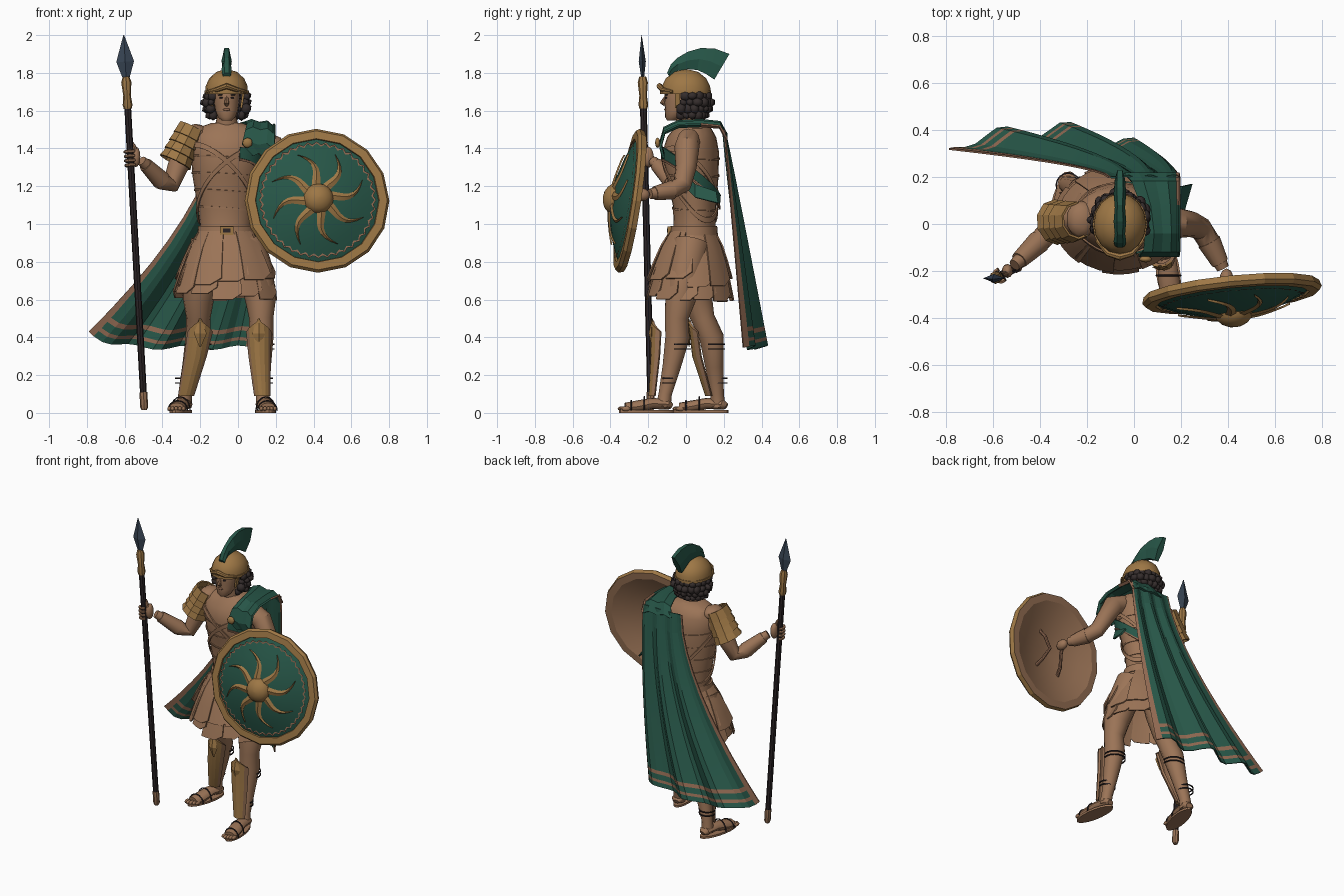
import bpy, bmesh, random
from math import sin, cos, pi, radians
from mathutils import Vector, Matrix

random.seed(4)
cube = bpy.data.objects.get("Cube")
if cube:
    bpy.data.objects.remove(cube, do_unlink=True)


def material(name, *rgb):
    m = bpy.data.materials.new(name)
    m.use_nodes = True
    m.diffuse_color = (*rgb, 1)
    m.node_tree.nodes["Principled BSDF"].inputs["Base Color"].default_value = (*rgb, 1)
    return m


SKIN = material("tan skin and leather", .33, .175, .095)
TRIM = material("brown trim", .27, .135, .08)
GOLD = material("dull gold", .34, .185, .06)
GREEN = material("deep green cloth", .02, .093, .064)
HAIR = material("dark hair", .035, .026, .025)
WOOD = material("black wood", .024, .017, .019)
STEEL = material("blue steel", .04, .06, .09)


def finish(name, bm, mats, sharp=.6, thick=0):
    bmesh.ops.recalc_face_normals(bm, faces=bm.faces)
    for f in bm.faces:
        f.smooth = True
    for e in bm.edges:
        e.smooth = len(e.link_faces) == 2 and e.calc_face_angle(0) < sharp
    mesh = bpy.data.meshes.new(name)
    bm.to_mesh(mesh)
    bm.free()
    for m in mats:
        mesh.materials.append(m)
    ob = bpy.data.objects.new(name, mesh)
    bpy.context.collection.objects.link(ob)
    if thick:
        mod = ob.modifiers.new("thickness", 'SOLIDIFY')
        mod.thickness, mod.offset = thick, 0
    return ob


def skin_rings(name, rings, *mats, loop=True, cap=True, rule=None, sharp=.6, thick=0):
    """Join rows of points with quads; rule(row, column) picks the material."""
    bm = bmesh.new()
    rows = [[bm.verts.new(p) for p in ring] for ring in rings]
    n = len(rows[0])
    for j in range(len(rows) - 1):
        for i in range(n if loop else n - 1):
            k = (i + 1) % n
            f = bm.faces.new((rows[j][i], rows[j][k], rows[j + 1][k], rows[j + 1][i]))
            f.material_index = rule(j, i) if rule else 0
    if cap and loop:
        bm.faces.new(rows[0])
        bm.faces.new(rows[-1]).material_index = rule(len(rows) - 2, 0) if rule else 0
    return finish(name, bm, mats, sharp, thick)


def ellipse(x, y, z, rx, ry, n=20, a=0, b=2 * pi):
    count = n if b - a > 6 else n + 1
    return [Vector((x + rx * cos(a + (b - a) * i / n), y + ry * sin(a + (b - a) * i / n), z))
            for i in range(count)]


def loft(name, sections, mat, n=20, **kw):
    return skin_rings(name, [ellipse(*s, n=n) for s in sections], mat, **kw)


def sweep(name, pts, mat, n=12, flat=1, **kw):
    """Tube through (x, y, z, radius) points."""
    c = [Vector(p[:3]) for p in pts]
    d = c[-1] - c[0]
    axis = min(range(3), key=lambda i: abs(d[i]))
    ref = Vector([float(i == axis) for i in range(3)])
    rings = []
    for i, p in enumerate(pts):
        t = (c[min(i + 1, len(c) - 1)] - c[max(i - 1, 0)]).normalized()
        u = (ref - t * ref.dot(t)).normalized()
        v = t.cross(u)
        rings.append([c[i] + p[3] * (u * cos(2 * pi * k / n) * flat + v * sin(2 * pi * k / n))
                      for k in range(n)])
    return skin_rings(name, rings, mat, **kw)


def balls(name, items, mat, sub=2):
    bm = bmesh.new()
    for centre, size in items:
        m = Matrix.Translation(centre) @ Matrix.Diagonal((*size, 1))
        bmesh.ops.create_icosphere(bm, subdivisions=sub, radius=1, matrix=m)
    return finish(name, bm, [mat], 1)


def box(name, centre, size, mat, turn=0):
    bm = bmesh.new()
    m = Matrix.Translation(centre) @ Matrix.Rotation(turn, 4, 'Y') @ Matrix.Diagonal((*size, 1))
    bmesh.ops.create_cube(bm, size=1, matrix=m)
    return finish(name, bm, [mat])


# Torso, neck and belt
TORSO = [(-.06, .04, .9, .14, .115), (-.065, .045, 1.0, .137, .11), (-.065, .045, 1.1, .15, .115),
         (-.065, .035, 1.25, .175, .137), (-.06, .025, 1.38, .19, .15), (-.06, .03, 1.46, .195, .13),
         (-.06, .035, 1.505, .165, .1), (-.06, .025, 1.535, .08, .07)]
loft("torso", TORSO, SKIN, 24)
loft("neck", [(-.06, .015, 1.5, .068, .065), (-.06, 0, 1.56, .053, .055), (-.06, -.01, 1.63, .053, .055)], SKIN)
loft("belt", [(-.062, .042, .94, .153, .127), (-.062, .042, .99, .15, .123)], SKIN, 24)
box("belt_buckle", (-.06, -.088, .965), (.07, .02, .045), GOLD)
box("buckle_hole", (-.06, -.099, .965), (.04, .004, .02), WOOD)


def torso_point(a, z, gap):
    for lo, hi in zip(TORSO, TORSO[1:]):
        if lo[2] <= z <= hi[2]:
            t = (z - lo[2]) / (hi[2] - lo[2])
            x, y, _, rx, ry = [p + (q - p) * t for p, q in zip(lo, hi)]
            return Vector((x + (rx + gap) * cos(a), y + (ry + gap) * sin(a), z))


def strap(name, mid, rise, peak, width, mat, a=0, b=360, gap=.008):
    rows = []
    for i in range(37):
        t = radians(a + (b - a) * i / 36)
        z = mid + rise * cos(t - radians(peak))
        rows.append([torso_point(t, z - width / 2, gap), torso_point(t, z + width / 2, gap)])
    skin_rings(name, rows, mat, loop=False, thick=.008)


strap("baldric_right", 1.22, .2, 215, .03, SKIN)
strap("baldric_left", 1.2, .2, -40, .03, SKIN)
for k in range(4):
    strap("cuirass_band", 1.08 + k * .09, .012, 200, .01, SKIN, gap=.001)
strap("green_sash", 1.25, .13, -80, .06, GREEN, -70, 95, gap=.016)
strap("sash_edge", 1.213, .13, -80, .012, TRIM, -70, 95, gap=.02)
skin_rings("sash_tail", [[(.13, 0, 1.26), (.15, 0, 1.19)], [(.19, .05, 1.21), (.21, .05, 1.14)],
                         [(.2, .16, 1.17), (.245, .17, 1.11)]], GREEN, loop=False, thick=.01, sharp=.2)


# Layered skirt panels
def skirt(name, count, hem, rx, ry, shift):
    for i in range(count):
        a, b = [2 * pi * (i + shift + e) / count for e in (-.1, 1.1)]
        out, low = .01 * (i % 2), hem + random.uniform(-.03, .03)
        rows = []
        for t in (0, .3, .65, 1):
            grow = t ** .75
            ring = ellipse(-.064, .035 - .015 * t, .96 + (low - .96) * t, .135 + out + (rx - .135) * grow,
                           .11 + out + (ry - .11) * grow, 3, a, b)
            ring[-1].z += .035 * t
            rows.append(ring)
        skin_rings(name, rows, SKIN, loop=False, thick=.008)


skirt("skirt_under_panel", 13, .615, .268, .222, .3)
skirt("skirt_upper_panel", 11, .69, .26, .215, 0)

# Legs, greaves and sandals
LEGS = {
    "left": [(.04, .03, .9, .1), (.09, 0, .75, .097), (.12, -.03, .6, .082), (.123, -.05, .5, .064),
             (.122, -.045, .4, .066), (.125, -.075, .25, .05), (.13, -.11, .1, .036), (.135, -.12, .03, .04)],
    "right": [(-.15, .03, .9, .1), (-.19, .035, .75, .097), (-.21, .06, .6, .082), (-.21, .09, .5, .064),
              (-.212, .135, .4, .066), (-.245, .15, .25, .05), (-.28, .165, .1, .036), (-.285, .17, .03, .04)]}
GREAVES = {"left": [(.11, -.11, .45, .068), (.115, -.12, .3, .06), (.128, -.15, .09, .042)],
           "right": [(-.2, .085, .45, .068), (-.225, .1, .3, .06), (-.275, .15, .09, .042)]}
for side, turn in (("left", .12), ("right", -.2)):
    sweep(side + "_leg", LEGS[side], SKIN, 14)
    for layer, tone, gap in (("greave", GOLD, 0), ("greave_lining", SKIN, .008)):
        plate = [ellipse(x, y, z, r - gap, r * 1.05 - gap, 6, radians(200), radians(340))
                 for x, y, z, r in GREAVES[side]]
        for i, p in enumerate(plate[0]):
            p.z += .04 - .02 * abs(i - 3)
        skin_rings(side + "_" + layer, plate, tone, SKIN, loop=False, thick=.008, sharp=.3,
                   rule=lambda j, i: int(i in (0, 5)))
    x, y, z, r = GREAVES[side][0]
    sweep(side + "_knee_diamond", [(x, y - r, .35, .002), (x, y - r - .006, .42, .014), (x, y - r, .5, .002)],
          GOLD, 4, 2.4, sharp=.2)
    for j, height, gap in ((6, .155, .016), (6, .18, .016), (4, .335, .002), (4, .36, .002)):
        x, y, _, r = LEGS[side][j]
        arc = [ellipse(x, y, z, r + gap, r + gap, 10, radians(-15), radians(195)) for z in (height, height + .007)]
        skin_rings(side + "_leg_strap", arc, WOOD, loop=False, thick=.006)
    ax, ay = LEGS[side][-1][:2]

    def foot_point(across, ahead, up, r):
        return (ax + across + turn * ahead, ay - ahead, up, r)
    sweep(side + "_foot", [foot_point(0, -.045, .035, .022), foot_point(0, -.025, .045, .04),
                           foot_point(0, .06, .05, .042), foot_point(0, .14, .033, .046),
                           foot_point(0, .2, .026, .04)], SKIN, 12, .7)
    rim = [foot_point(.052 * cos(k * pi / 10), .09 + .145 * sin(k * pi / 10), 0, 0) for k in range(20)]
    skin_rings(side + "_sole", [[(p[0], p[1], z) for p in rim] for z in (0, .014)], SKIN)
    balls(side + "_toes", [(foot_point(k * .018, .22 - abs(k + .8) * .008, .022, 0)[:3], (.011, .024, .013))
                           for k in range(-2, 3)], SKIN)
    for ahead, high in ((.1, .085), (.17, .065)):
        arch = [foot_point(.052 * cos(k * pi / 8), ahead, .012 + (high - .012) * sin(k * pi / 8), .004)
                for k in range(9)]
        sweep(side + "_sandal_strap", arch, WOOD, 6)

# Arms, bracers and hands
sweep("right_arm", [(-.2, .03, 1.45, .06), (-.27, .02, 1.4, .065), (-.32, 0, 1.3, .055), (-.355, -.025, 1.21, .048),
                    (-.4, -.07, 1.225, .047), (-.46, -.13, 1.29, .036), (-.51, -.175, 1.335, .026)], SKIN)
sweep("right_bracer", [(-.405, -.075, 1.23, .05), (-.49, -.155, 1.315, .037)], SKIN)
sweep("left_arm", [(.09, .015, 1.45, .06), (.18, .005, 1.41, .066), (.24, 0, 1.3, .056), (.285, -.02, 1.21, .05),
                   (.32, -.075, 1.18, .047), (.355, -.14, 1.165, .037), (.38, -.19, 1.16, .027)], SKIN)
sweep("left_bracer", [(.32, -.075, 1.18, .051), (.367, -.165, 1.163, .037)], SKIN)
balls("hands", [((-.54, -.2, 1.355), (.024, .03, .055)), ((.395, -.235, 1.155), (.03, .045, .035))], SKIN)
sweep("right_thumb", [(-.54, -.21, 1.37, .012), (-.55, -.215, 1.41, .011), (-.565, -.21, 1.435, .008)], SKIN, 8)

# Layered right shoulder guard
for k in range(4):
    x, z = -.24 - k * .022, 1.51 - k * .043
    sweep("shoulder_guard_plate", [(x, .015, z, .072), (x - .027, .008, z - .055, .08 + k * .003)], GOLD, 10,
          1.05, cap=False, thick=.01, sharp=.4)
balls("shoulder_guard_top", [((-.225, .02, 1.485), (.065, .08, .045))], SKIN)

# Head and face
loft("head", [(-.06, -.075, 1.548, .026, .025), (-.06, -.065, 1.565, .046, .045), (-.06, -.045, 1.6, .06, .065),
              (-.06, -.03, 1.65, .068, .084), (-.06, -.02, 1.7, .072, .095), (-.06, -.01, 1.76, .06, .08)], SKIN)
sweep("nose", [(-.06, -.105, 1.68, .006), (-.06, -.126, 1.64, .013), (-.06, -.11, 1.632, .011)], SKIN, 8)
balls("eyes", [((-.06 + s * .028, -.105, 1.668), (.012, .007, .005)) for s in (-1, 1)], WOOD)
balls("eyebrows", [((-.06 + s * .03, -.103, 1.684), (.02, .009, .004)) for s in (-1, 1)], HAIR)
balls("lips", [((-.06, -.108, 1.606), (.02, .008, .007))], TRIM)
curls = []
for level in range(4):
    for k in range(13):
        a = radians(-28 + k * 19.5 + level * 6)
        spread = (.085, .104, .109, .102)[level] + random.uniform(-.008, .008)
        curls.append(((-.06 + spread * cos(a), .015 + spread * sin(a), 1.576 + level * .034),
                      [random.uniform(.02, .033) for _ in "xyz"]))
balls("curly_hair", curls, HAIR, 1)

# Helmet with crest
loft("helmet_bowl", [(-.06, 0, 1.69, .112, .13), (-.06, 0, 1.73, .111, .128), (-.06, 0, 1.77, .093, .108),
                     (-.06, 0, 1.805, .055, .065), (-.06, 0, 1.82, .006, .006)], GOLD, 16)
loft("helmet_rim", [(-.06, -.002, 1.688, .117, .135), (-.06, -.002, 1.706, .117, .135)], GOLD, 16)
sweep("helmet_peak", [(-.16, -.07, 1.7, .008), (-.11, -.125, 1.712, .013), (-.06, -.14, 1.73, .016),
                      (-.01, -.125, 1.712, .013), (.04, -.07, 1.7, .008)], GOLD, 8)
for s in (-1, 1):
    box("cheek_guard", (-.06 + s * .083, -.045, 1.655), (.012, .025, .08), GOLD, s * .15)
CREST = [(-.085, 1.775, -.1, 1.8), (-.07, 1.795, -.08, 1.845), (-.04, 1.812, -.045, 1.88), (.01, 1.82, .01, 1.912),
         (.06, 1.815, .08, 1.932), (.105, 1.795, .155, 1.928), (.15, 1.765, .23, 1.9)]
fan = []
for k, (y, z, far_y, far_z) in enumerate(CREST):
    half = .022 + .005 * (k % 2)
    mid_y, mid_z = (y + far_y) / 2, (z + far_z) / 2
    fan.append([(-.06 + w * half, a, b) for w, a, b in
                ((-.6, y, z), (-1, mid_y, mid_z), (-.5, far_y, far_z),
                 (.5, far_y, far_z), (1, mid_y, mid_z), (.6, y, z))])
skin_rings("helmet_crest", fan, GREEN, sharp=.2)

# Cape with pleats and striped hem
us = [0, .03] + [.03 + .94 * i / 18 for i in range(1, 19)] + [1]
vs = [i * .11 for i in range(9)] + [.91, .93, .96, .975, 1]
cape = []
for v in vs:
    row = []
    for u in us:
        fold = cos((u - .08) * 6 * pi)
        row.append((.19 - .3 * u - v ** 1.6 * (.12 + .56 * u),
                    .2 + v * (.1 + .02 * u + .09 * sin(pi * u)) + fold * .035 * (.15 + v ** .8) * (1 - u ** 6),
                    1.5 - v * (1.155 - .085 * u ** 8) + fold * .012 * v))
    cape.append(row)
skin_rings("cape", cape, GREEN, TRIM, loop=False, thick=.008, sharp=.15,
           rule=lambda j, i: int(j in (9, 11) or i in (0, len(us) - 2)))

# Draped cloth over the left shoulder
drape = []
for y, z, w in [(-.12, 1.36, .06), (-.135, 1.42, 0), (-.115, 1.495, .02), (-.04, 1.53, .03),
                (.08, 1.535, .01), (.18, 1.525, -.03), (.215, 1.46, -.06)]:
    drape.append([(.02 + w + (.175 - w) * t, y, z - .05 * max(0, t - .6) + .015 * (k % 2))
                  for k, t in enumerate((0, .25, .5, .75, .93, 1))])
skin_rings("shoulder_drape", drape, GREEN, TRIM, loop=False, thick=.012, sharp=.2,
           rule=lambda j, i: int(i == 4 and j > 3))
balls("cape_brooch", [((.05, -.15, 1.43), (.027, .014, .027))], GOLD)


# Spear
def on_spear(z, r):
    t = (2 - z) / 2
    return (-.605 + .11 * t, -.235 + .05 * t, z, r)


sweep("spear_shaft", [on_spear(.1, .018), on_spear(1.62, .018)], WOOD, 8)
sweep("spear_foot", [on_spear(.015, .014), on_spear(.03, .021), on_spear(.11, .021)], SKIN, 8)
sweep("spear_socket", [on_spear(1.61, .021), on_spear(1.63, .026), on_spear(1.68, .02), on_spear(1.75, .027),
                       on_spear(1.78, .018)], GOLD, 8)
sweep("spear_blade", [on_spear(1.76, .014), on_spear(1.86, .047), on_spear(2, .002)], STEEL, 4, .4, sharp=.2)
for k in range(4):
    x, y, z, _ = on_spear(1.315 + k * .024, 0)
    sweep("spear_hand_finger", [(x + .027 * cos(a), y + .027 * sin(a), z - .008 * i / 6, .009)
                                for i in range(7) for a in [radians(-40 - 35 * i)]], SKIN, 6)

# Round shield, built facing up and then stood on edge
FRAME = Matrix.Translation((.417, -.29, 1.121)) @ Vector((.1, -1, .15)).to_track_quat('Z', 'Y').to_matrix().to_4x4()


def dome(r):
    return .02 + .085 * (1 - (r / .33) ** 2)


def polar(r, a, h):
    return FRAME @ Vector((r * cos(a), r * sin(a), h))


profile = [(.005, .06), (.12, .05), (.24, .02), (.33, -.015), (.376, -.015), (.385, .012), (.372, .03), (.33, .032)]
profile += [(r, dome(r)) for r in (.327, .24, .12, .005)]
skin_rings("shield", [[polar(r, pi * k / 8, h) for k in range(16)] for r, h in profile], SKIN, GOLD, GREEN,
           rule=lambda j, i: 0 if j < 4 else 1 if j < 8 else 2, sharp=.3)
skin_rings("shield_boss", [[polar(.082 * cos(e), pi * k / 8, .09 + .062 * sin(e)) for k in range(16)]
                           for e in (0, .4, .8, 1.2, 1.52)], GOLD)
for k in range(8):
    ray = []
    for i in range(9):
        t = i / 8
        r, a = .07 + .19 * t, pi * k / 4 + .2 - .2 * sin(t * pi * 1.1) + .15 * t
        w = .024 * (1 - t) ** .7 + .001
        ray.append([polar(r, a + s * w / r, dome(r) + .004 + .009 * (s == 0)) for s in (-1, 0, 1)])
    skin_rings("shield_ray", ray, GOLD, loop=False, sharp=.2)
vine = [[polar(.3 + .008 * (-1) ** k + s * .005, pi * k / 40, dome(.3) + .005) for k in range(80)]
        for s in (-1, 1)]
skin_rings("shield_vine_border", vine, TRIM, cap=False)
for s in (-1, 1):
    grip = [FRAME @ Vector((s * .05 + s * .05 * abs(t), t * .13, .055 - .07 * (1 - t * t))) for t in (-1, -.6, 0, .6, 1)]
    sweep("shield_grip", [(*p, .011) for p in grip], TRIM, 8)
